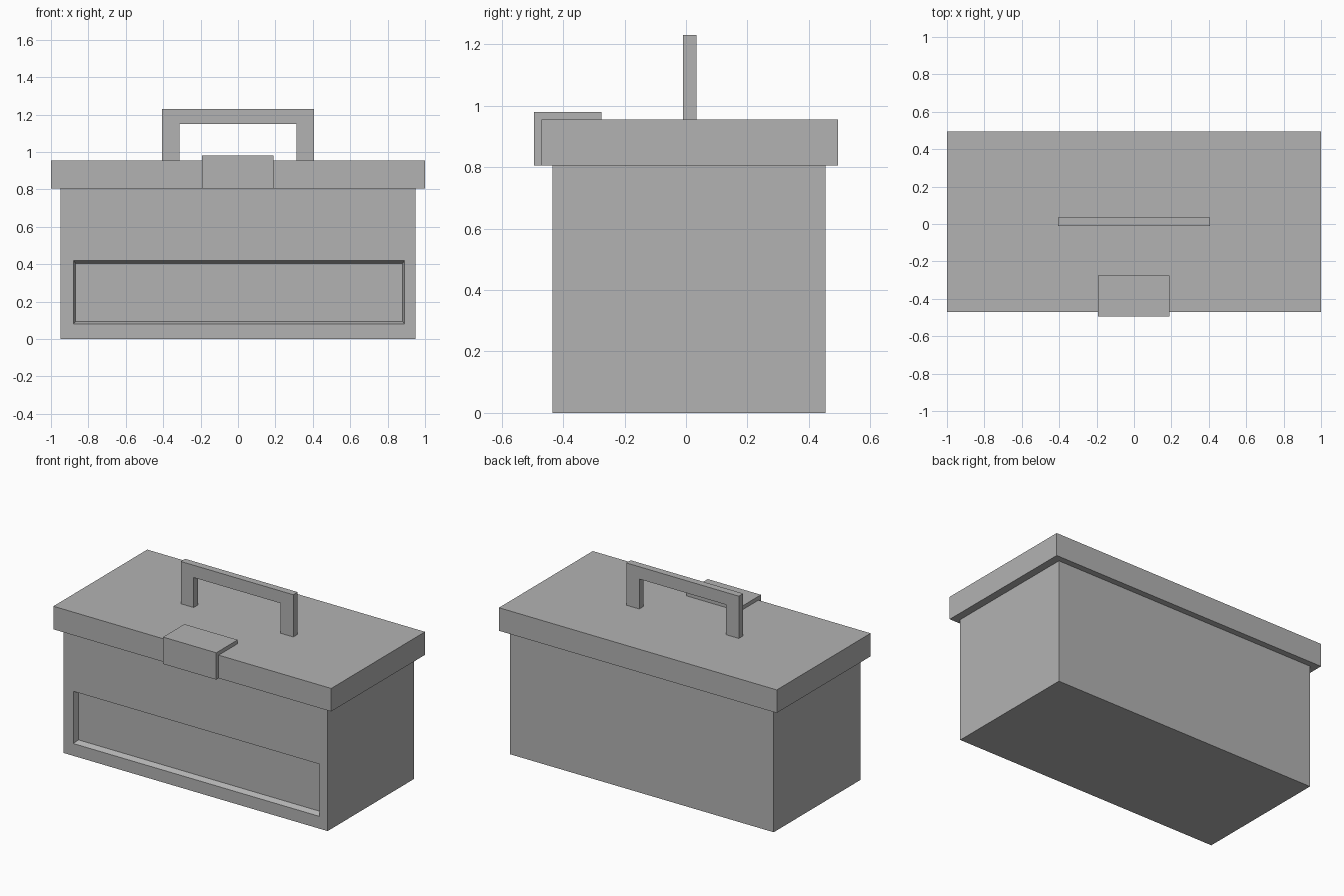
import bpy
import bmesh

if "Cube" in bpy.data.objects:
    bpy.data.objects.remove(bpy.data.objects["Cube"])

# Single plain grey finish
grey = bpy.data.materials.new("plain_grey")
colour = (0.45, 0.45, 0.45, 1)
grey.diffuse_color = colour
grey.use_nodes = True
for node in grey.node_tree.nodes:
    if node.type == "BSDF_PRINCIPLED":
        node.inputs["Base Color"].default_value = colour


def finish(name, bm):
    bmesh.ops.recalc_face_normals(bm, faces=bm.faces)
    mesh = bpy.data.meshes.new(name)
    bm.to_mesh(mesh)
    bm.free()
    mesh.materials.append(grey)
    obj = bpy.data.objects.new(name, mesh)
    bpy.context.collection.objects.link(obj)
    return obj


def loft(name, rings):
    """Join successive rings with quads and cap both ends."""
    bm = bmesh.new()
    loops = [[bm.verts.new(p) for p in ring] for ring in rings]
    for a, b in zip(loops, loops[1:]):
        for i in range(len(a)):
            j = (i + 1) % len(a)
            bm.faces.new((a[i], a[j], b[j], b[i]))
    bm.faces.new(loops[0])
    bm.faces.new(loops[-1])
    return finish(name, bm)


def rect(x0, x1, z0, z1, y):
    return [(x0, y, z0), (x1, y, z0), (x1, y, z1), (x0, y, z1)]


# Body with a shallow, slightly tapered recess in the front
FRONT = -0.435
loft("body", [
    rect(-0.95, 0.95, 0, 0.805, 0.455),
    rect(-0.95, 0.95, 0, 0.805, FRONT),
    rect(-0.88, 0.89, 0.08, 0.42, FRONT),
    rect(-0.868, 0.88, 0.095, 0.405, FRONT + 0.033),
])

# Overhanging lid
loft("lid", [rect(-1, 1, 0.805, 0.955, y) for y in (-0.47, 0.495)])

# Handle: an upside-down U profile extruded front to back
arch = [(-0.405, 0.955), (-0.405, 1.23), (0.405, 1.23), (0.405, 0.955),
        (0.312, 0.955), (0.312, 1.15), (-0.312, 1.15), (-0.312, 0.955)]
loft("handle", [[(x, y, z) for x, z in arch] for y in (-0.01, 0.035)])

# Clasp: a bent plate wrapped over the front edge of the lid
bend = [(-0.495, 0.805), (-0.495, 0.98), (-0.275, 0.98),
        (-0.275, 0.955), (-0.47, 0.955), (-0.47, 0.805)]
loft("clasp", [[(x, y, z) for y, z in bend] for x in (-0.193, 0.19)])
